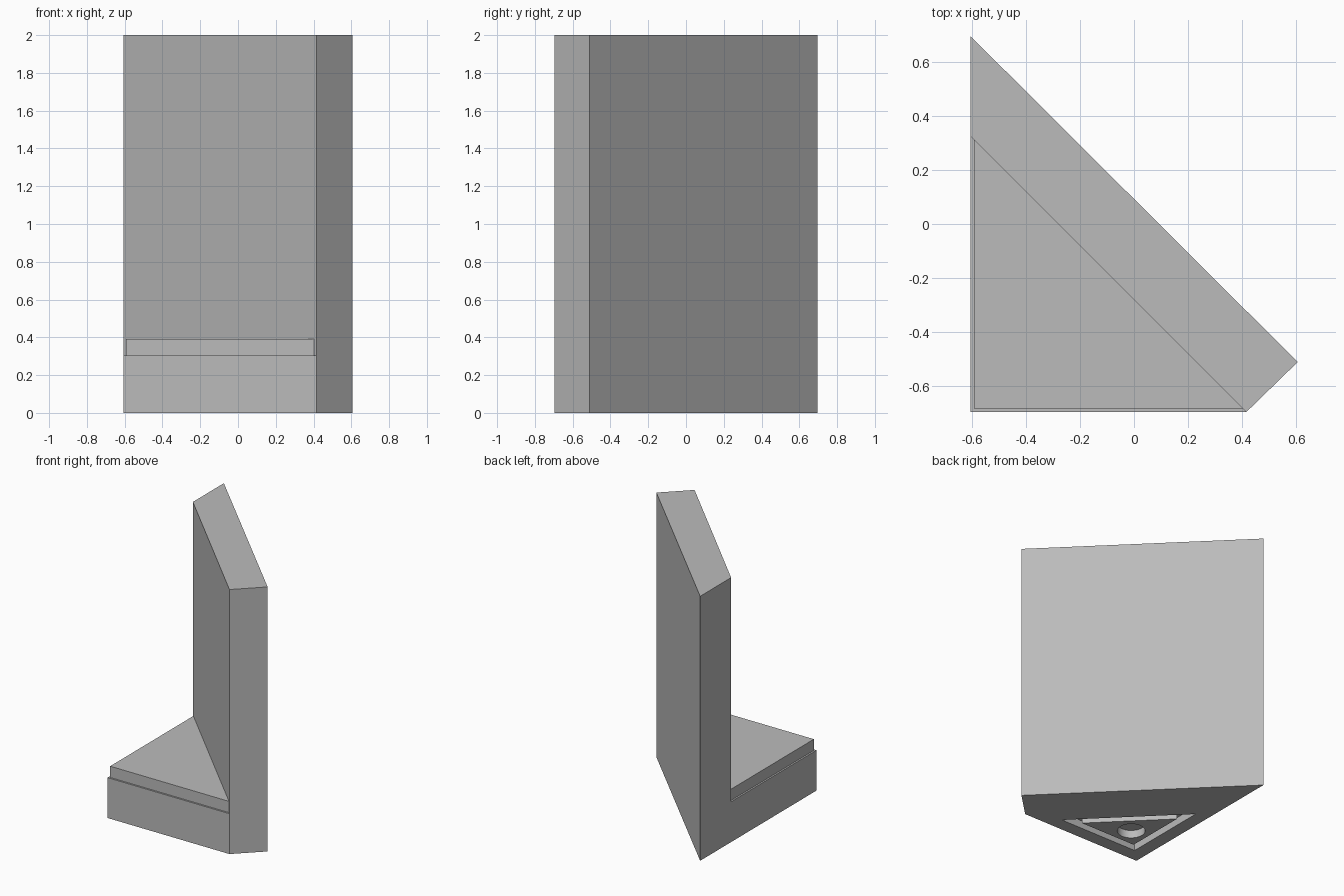
import bpy
import bmesh
from math import sqrt

cube = bpy.data.objects.get("Cube")
if cube:
    bpy.data.objects.remove(cube, do_unlink=True)

# Overall measures
LEFT, FRONT = -0.605, -0.695      # square corner of the base
LEG = 1.02                        # legs of the triangular base
LEDGE_Z, SHELF_Z, TOP_Z = 0.305, 0.39, 2.0
LEDGE = 0.013
GROOVE_DEPTH = 0.06
HOLE_INSET, HOLE_R = 0.298, 0.098

grey = bpy.data.materials.new("plain grey")
grey.use_nodes = True
colour = (0.5, 0.5, 0.5, 1)
grey.diffuse_color = colour
grey.node_tree.nodes["Principled BSDF"].inputs["Base Color"].default_value = colour


def prism(name, outline, z0, z1):
    """Closed upright prism over a counter-clockwise outline."""
    bm = bmesh.new()
    low = [bm.verts.new((x, y, z0)) for x, y in outline]
    high = [bm.verts.new((x, y, z1)) for x, y in outline]
    bm.faces.new(low[::-1])
    bm.faces.new(high)
    for i in range(len(low)):
        j = (i + 1) % len(low)
        bm.faces.new((low[i], low[j], high[j], high[i]))
    mesh = bpy.data.meshes.new(name)
    bm.to_mesh(mesh)
    bm.free()
    mesh.materials.append(grey)
    obj = bpy.data.objects.new(name, mesh)
    bpy.context.collection.objects.link(obj)
    return obj


def triangle(inset, slant_inset=None):
    """Base triangle moved inwards from its legs and its slanted side."""
    slant = inset if slant_inset is None else slant_inset
    leg = LEG - 2 * inset - slant * sqrt(2)
    x, y = LEFT + inset, FRONT + inset
    return [(x, y), (x + leg, y), (x, y + leg)]


def combine(target, tool, operation):
    """Apply a boolean and drop the tool object."""
    tool.hide_render = True
    mod = target.modifiers.new(operation.lower(), "BOOLEAN")
    mod.operation, mod.solver, mod.object = operation, "EXACT", tool
    bpy.context.view_layer.objects.active = target
    bpy.ops.object.modifier_apply(modifier=mod.name)
    bpy.data.objects.remove(tool, do_unlink=True)


# Triangular base joined to the tall slanted wall
corner, right, back = triangle(0)
wall = [right, (0.605, -0.51), (LEFT, 0.695), back]
body = prism("bookend_body", [corner, right, back], 0, LEDGE_Z)
combine(body, prism("wall", wall, 0, TOP_Z), "UNION")

# Raised shelf, set back from the outer sides and meeting the wall
prism("raised_shelf", triangle(LEDGE, 0), LEDGE_Z, SHELF_Z)

# Triangular groove under the base
groove = prism("groove_cutter", triangle(0.103), -0.1, GROOVE_DEPTH)
combine(groove, prism("island", triangle(0.16), -0.2, 0.2), "DIFFERENCE")
combine(body, groove, "DIFFERENCE")

# Round socket in the middle of the groove
bpy.ops.mesh.primitive_cylinder_add(
    vertices=48, radius=HOLE_R, depth=2 * GROOVE_DEPTH,
    location=(LEFT + HOLE_INSET, FRONT + HOLE_INSET, 0))
hole = bpy.context.object
hole.data.materials.append(grey)
combine(body, hole, "DIFFERENCE")

# Crisp corners with a smooth round socket
bpy.ops.object.select_all(action="DESELECT")
body.select_set(True)
bpy.context.view_layer.objects.active = body
bpy.ops.object.shade_smooth_by_angle(angle=0.5)
